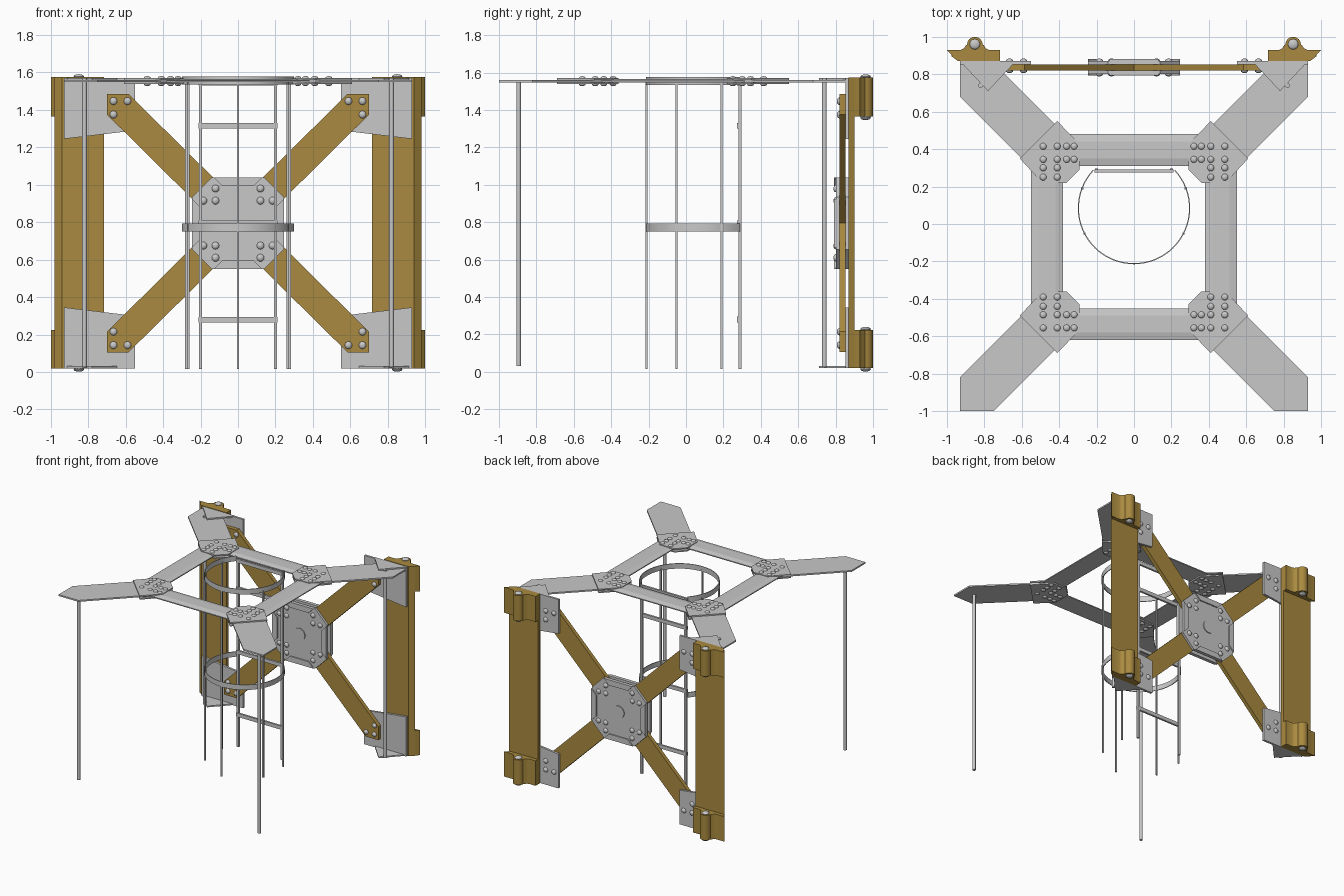
import bpy, bmesh
from math import sin, cos, pi, radians
from mathutils import Vector, Matrix

cube = bpy.data.objects.get("Cube")
if cube:
    bpy.data.objects.remove(cube)


def material(name, rgb):
    m = bpy.data.materials.new(name)
    m.use_nodes = True
    m.diffuse_color = (*rgb, 1)
    bsdf = m.node_tree.nodes["Principled BSDF"]
    bsdf.inputs["Base Color"].default_value = (*rgb, 1)
    bsdf.inputs["Roughness"].default_value = 0.6
    return m


GREY = material("light grey metal", (0.58, 0.58, 0.58))
GOLD = material("ochre metal", (0.40, 0.255, 0.05))
MID_Y, MID_Z = -0.07, 0.795      # centres of the deck and of the rear frame
SIDES = (-1, 1)


def finish(name, bm, mat, smooth=False):
    bmesh.ops.recalc_face_normals(bm, faces=bm.faces)
    me = bpy.data.meshes.new(name)
    bm.to_mesh(me)
    bm.free()
    ob = bpy.data.objects.new(name, me)
    bpy.context.collection.objects.link(ob)
    me.materials.append(mat)
    if smooth:
        bpy.ops.object.select_all(action='DESELECT')
        ob.select_set(True)
        bpy.context.view_layer.objects.active = ob
        bpy.ops.object.shade_smooth_by_angle(angle=radians(35))
    return ob


def prism(name, pts, axis, lo, hi, mat, smooth=False):
    """Extrude a 2D outline along an axis; outline uses the other two axes in order."""
    place = {'x': lambda p, d: (d, p[0], p[1]),
             'y': lambda p, d: (p[0], d, p[1]),
             'z': lambda p, d: (p[0], p[1], d)}[axis]
    bm = bmesh.new()
    face = bm.faces.new([bm.verts.new(place(p, lo)) for p in pts])
    move = Vector(place((0, 0), hi - lo))
    new = bmesh.ops.extrude_face_region(bm, geom=[face])["geom"]
    bmesh.ops.translate(bm, vec=move, verts=[v for v in new if isinstance(v, bmesh.types.BMVert)])
    if not any(f.normal.dot(move) for f in bm.faces):
        bm.normal_update()
    return finish(name, bm, mat, smooth)


def rect(x0, x1, y0, y1):
    return [(x0, y0), (x1, y0), (x1, y1), (x0, y1)]


def flip(pts, sx, sy, cy=0.0):
    """Mirror an outline about x = 0 and about the line cy."""
    return [(sx * x, cy + sy * (y - cy)) for x, y in pts]


def rod(name, x, y, z0, z1, r, mat=GREY):
    pts = [(x + r * cos(a * pi / 8), y + r * sin(a * pi / 8)) for a in range(16)]
    return prism(name, pts, 'z', z0, z1, mat, True)


def domes(name, centres, r, squash):
    """Round bolt heads, flattened along the axis given by squash."""
    bm = bmesh.new()
    for c in centres:
        bmesh.ops.create_uvsphere(bm, u_segments=12, v_segments=8, radius=r,
                                  matrix=Matrix.Translation(c) @ Matrix.Diagonal((*squash, 1)))
    return finish(name, bm, GREY, True)


# Deck: four bars, slightly crowned
def crown(c):
    return [(c - .085, 1.548), (c + .085, 1.548), (c + .085, 1.556),
            (c + .045, 1.565), (c - .045, 1.565), (c - .085, 1.556)]


prism("deck_bar_front", crown(-.535), 'x', -.46, .46, GREY)
prism("deck_bar_back", crown(.395), 'x', -.46, .46, GREY)
for s in SIDES:
    prism("deck_bar_side", crown(s * .465), 'y', -.53, .39, GREY)

# Deck corners: arm, paired gusset plates and bolts
arm = [(-.93, -.82), (-.93, -1), (-.75, -1), (-.38, -.63), (-.56, -.45)]
gusset = [(-.49, -.36), (-.36, -.36), (-.29, -.43), (-.29, -.565), (-.41, -.69), (-.61, -.49)]
cols, rows = (-.485, -.41, -.36, -.32), (-.39, -.44, -.485, -.555)
bolts = [(x, y) for x in cols for y in rows if x < -.4 or y < -.45]
for sx in SIDES:
    for sy in SIDES:
        prism("deck_arm", flip(arm, sx, sy, MID_Y), 'z', 1.548, 1.56, GREY)
        g = flip(gusset, sx, sy, MID_Y)
        prism("deck_gusset_top", g, 'z', 1.56, 1.57, GREY)
        prism("deck_gusset_bottom", g, 'z', 1.538, 1.548, GREY)
        domes("deck_bolts", [(x, y, z) for x, y in flip(bolts, sx, sy, MID_Y)
                             for z in (1.57, 1.538)], .018, (1, 1, .6))

# Vertical poles under the arms
for s in SIDES:
    rod("front_pole", s * .82, -.895, .03, 1.55, .0125)
    rod("back_pole", s * .82, .74, .025, 1.57, .0125)

# Rear columns with hinge lugs and pins
column = [(-.94, .87), (-.715, .87), (-.715, .90), (-.98, .90)]
half = [(.15, .93), (.075, .93), (.058, .938), (.048, .955)]
arc = [(.042 * cos(a * pi / 8), .958 + .042 * sin(a * pi / 8)) for a in range(9)]
lug = ([(.135, .87)] + [(.135, .93)] + half[1:] + arc
       + [(-x, y) for x, y in reversed(half)] + [(-.09, .87)])
lug = [(x - .85, y) for x, y in lug]
tab = [(-.93, .87), (-.78, .71), (-.63, .87)]
for s in SIDES:
    prism("column", flip(column, s, 1), 'z', .02, 1.575, GOLD)
    for z0, z1 in ((.02, .225), (1.365, 1.575)):
        prism("hinge_lug", flip(lug, s, 1), 'z', z0, z1, GOLD, True)
        rod("hinge_pin", s * .85, .96, z0 - .008, z1 + .005, .026)
        domes("hinge_pin_ends", [(s * .85, .96, z) for z in (z0 - .006, z1 + .003)],
              .028, (1, 1, .45))

# Rear frame corners: upright plate, flat tab, diagonal brace and bolts
plate = [(-.93, .02), (-.55, .02), (-.55, .30), (-.93, .345)]
brace = [(-.70, .215), (-.70, .105), (-.585, .105), (.057, .738), (-.057, .852)]
pins = [(-.665, .215), (-.665, .143), (-.59, .143)]
hub_pins = [(-.12, .61), (-.12, .675), (-.185, .675)]
for sx in SIDES:
    for sz in SIDES:
        prism("corner_plate", flip(plate, sx, sz, MID_Z), 'y', .852, .87, GREY)
        z = .02 if sz > 0 else 1.56
        prism("corner_tab", flip(tab, sx, 1), 'z', z, z + .011, GREY)
        prism("diagonal_brace", flip(brace, sx, sz, MID_Z), 'y', .82, .852, GOLD)
        domes("brace_bolts", [(x, y, z) for x, z in flip(pins, sx, sz, MID_Z)
                              for y in (.82, .87)], .02, (1, .7, 1))
        domes("hub_bolts", [(x, y, z) for x, z in flip(hub_pins, sx, sz, MID_Z)
                            for y in (.802, .87)], .02, (1, .7, 1))

# Hub: two octagonal plates with raised lips and a round boss
w, c = .245, .14
octagon = [(-c, -w), (c, -w), (w, -c), (w, c), (c, w), (-c, w), (-w, c), (-w, -c)]
lip = [(-.13, w), (.13, w), (.085, .2), (-.085, .2)]
for y0, y1, l0, l1 in ((.802, .82, .792, .802), (.852, .87, .87, .88)):
    prism("hub_plate", [(x, z + MID_Z) for x, z in octagon], 'y', y0, y1, GREY)
    for k in range(4):
        a = k * pi / 2
        turned = [(x * cos(a) - z * sin(a), x * sin(a) + z * cos(a) + MID_Z) for x, z in lip]
        prism("hub_lip", turned, 'y', l0, l1, GREY)
boss = [(.05 * cos(a * pi / 12), MID_Z + .05 * sin(a * pi / 12)) for a in range(24)]
prism("hub_boss", boss, 'y', .795, .877, GREY, True)

# Ladder: rails and rungs
for s in SIDES:
    prism("ladder_rail", rect(s * .2 - .009, s * .2 + .009, .28, .296), 'z', .015, 1.55, GREY)
for z in (.28, .795, 1.315, 1.545):
    prism("ladder_rung", rect(-.21, .21, z - .015, z + .015), 'y', .274, .29, GREY)

# Safety cage: open hoops and thin uprights
R, CY, N = .3, .085, 48
angles = [radians(137 + 266 * i / N) for i in range(N + 1)]
hoop = [(r * cos(a), CY + r * sin(a)) for r, seq in ((R, angles), (R - .006, angles[::-1]))
        for a in seq]
for z in (.75, 1.535):
    prism("cage_hoop", hoop, 'z', z, z + .042, GREY, True)
for x, y in ((0, -.212), (.264, -.05), (-.264, -.05), (.277, .19), (-.277, .19)):
    prism("cage_upright", rect(x - .006, x + .006, y - .005, y + .005), 'z', .015, 1.55, GREY)
